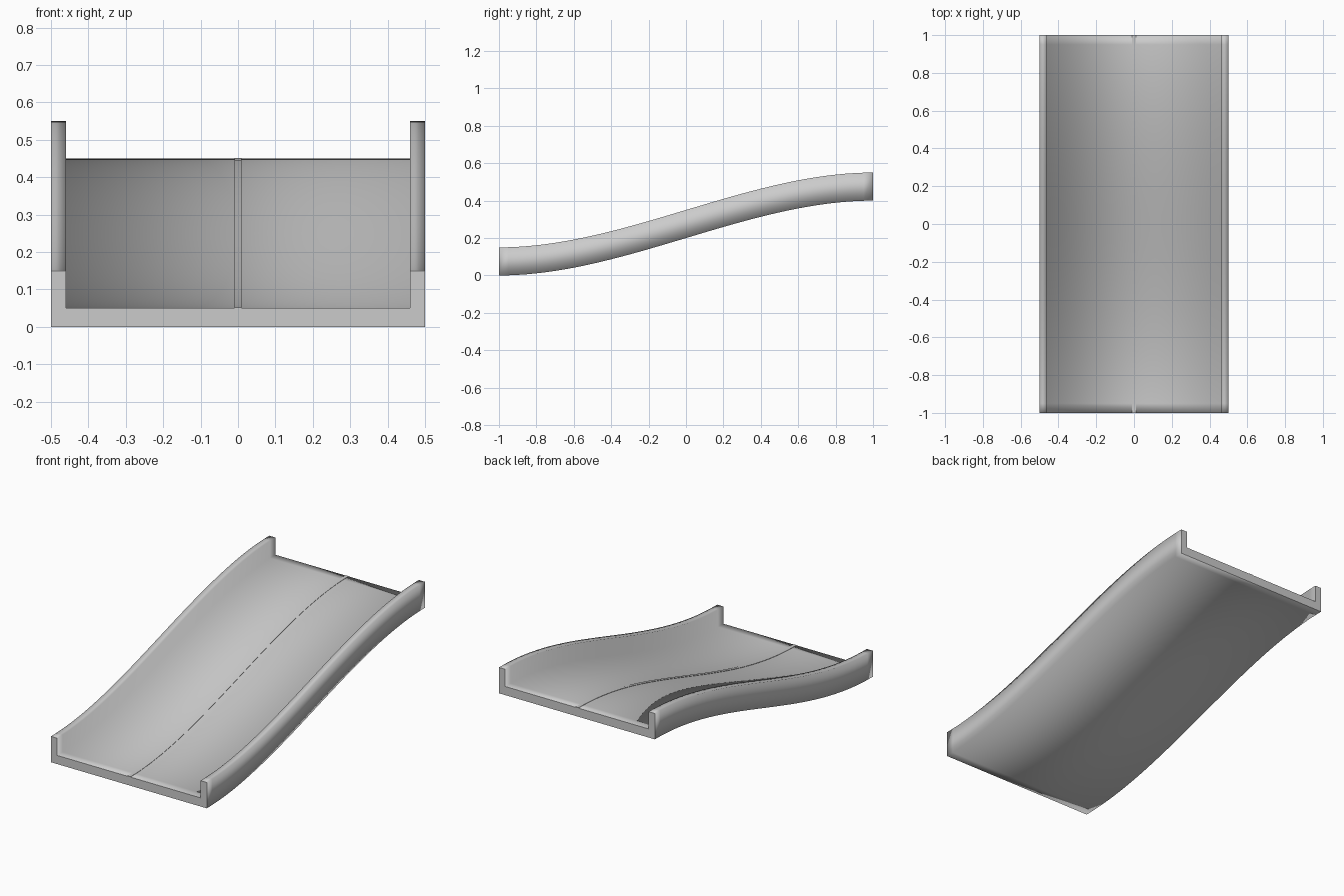
import bpy
import bmesh

cube = bpy.data.objects.get("Cube")
if cube:
    bpy.data.objects.remove(cube, do_unlink=True)

LENGTH, RISE, STEPS = 2.0, 0.4, 40


def make_material(name, value):
    mat = bpy.data.materials.new(name)
    mat.use_nodes = True
    colour = (value, value, value, 1)
    mat.diffuse_color = colour
    mat.node_tree.nodes["Principled BSDF"].inputs["Base Color"].default_value = colour
    return mat


def sweep(name, profile, mat):
    """Sweep a closed x-z profile up the S-shaped slope, front to back."""
    bm = bmesh.new()
    rings = []
    for i in range(STEPS + 1):
        t = i / STEPS
        lift = RISE * t * t * (3 - 2 * t)
        y = LENGTH * (t - 0.5)
        rings.append([bm.verts.new((x, y, z + lift)) for x, z in profile])
    n = len(profile)
    for a, b in zip(rings, rings[1:]):
        for k in range(n):
            j = (k + 1) % n
            bm.faces.new((a[k], a[j], b[j], b[k]))
    bm.faces.new(rings[0])
    bm.faces.new(rings[-1][::-1])
    bmesh.ops.recalc_face_normals(bm, faces=bm.faces)
    mesh = bpy.data.meshes.new(name)
    bm.to_mesh(mesh)
    bm.free()
    mesh.materials.append(mat)
    obj = bpy.data.objects.new(name, mesh)
    bpy.context.collection.objects.link(obj)
    return obj


grey = make_material("light grey", 0.6)

# Slide bed: U-shaped channel with a floor and two side rails
half = [(0.5, 0), (0.5, 0.15), (0.46, 0.15), (0.46, 0.05)]
bed = sweep("slide_bed", half + [(-x, z) for x, z in reversed(half)], grey)

# Soft normals along the channel, flat end faces
mesh = bed.data
mesh.shade_smooth()
soft = [v.vector.copy() for v in mesh.vertex_normals]
normals = [None] * len(mesh.loops)
for poly in mesh.polygons:
    is_end = abs(poly.normal.y) > 0.9
    for li in poly.loop_indices:
        normals[li] = poly.normal.copy() if is_end else soft[mesh.loops[li].vertex_index]
mesh.normals_split_custom_set(normals)

# Thin seam running down the middle of the floor
seam = sweep("centre_seam", [(-0.01, 0.049), (0.01, 0.049), (0.01, 0.052), (-0.01, 0.052)], grey)
seam.data.shade_smooth()
bpy.context.view_layer.objects.active = seam
seam.select_set(True)
bpy.ops.object.shade_smooth_by_angle()
